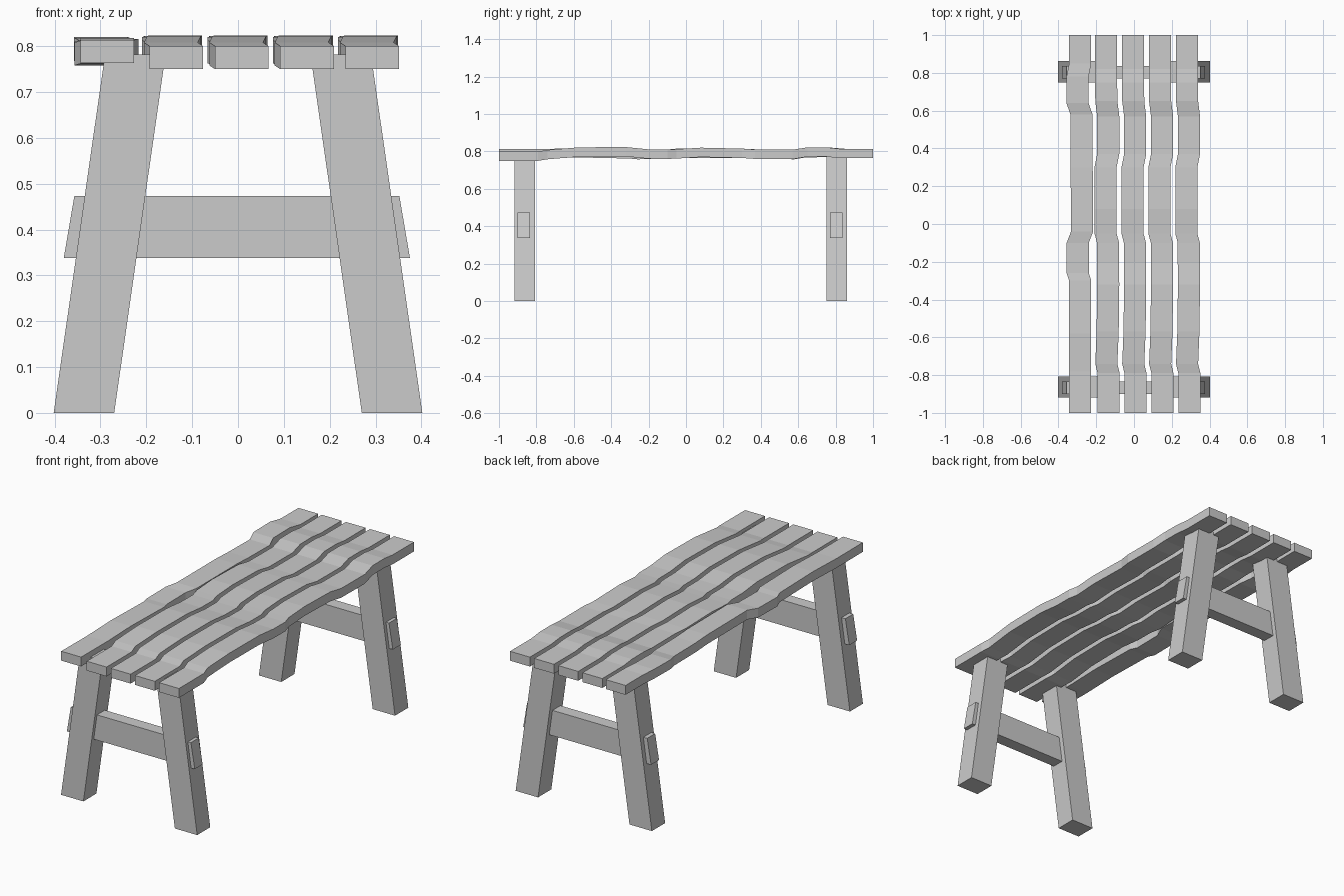
import bpy, bmesh

if "Cube" in bpy.data.objects:
    bpy.data.objects.remove(bpy.data.objects["Cube"])


def loft(name, sections):
    """Closed skin through a row of four-cornered sections."""
    bm = bmesh.new()
    rings = [[bm.verts.new(p) for p in s] for s in sections]
    for a, b in zip(rings, rings[1:]):
        for i in range(4):
            j = (i + 1) % 4
            bm.faces.new((a[i], a[j], b[j], b[i]))
    bm.faces.new(rings[0][::-1])
    bm.faces.new(rings[-1])
    bmesh.ops.recalc_face_normals(bm, faces=bm.faces)
    me = bpy.data.meshes.new(name)
    bm.to_mesh(me)
    bm.free()
    ob = bpy.data.objects.new(name, me)
    bpy.context.collection.objects.link(ob)
    return ob


def plank(name, cx, path):
    """Bent board; path points are (y, x offset, top height)."""
    w, t = 0.0585, 0.05
    return loft(name, [[(cx + dx - w, y, z - t), (cx + dx + w, y, z - t),
                        (cx + dx + w, y, z), (cx + dx - w, y, z)]
                       for y, dx, z in path])


def slab(name, profile, y0, y1):
    """Front-view outline (x, z) given depth from y0 to y1."""
    return loft(name, [[(x, y, z) for x, z in profile] for y in (y0, y1)])


# Wavy seat boards: four alike, and one with its own bend
wave = [(-1, 0, .80), (-.79, 0, .80), (-.74, -.012, .808), (-.57, -.005, .822),
        (-.32, -.002, .823), (-.2, -.003, .811), (-.1, -.003, .81),
        (-.05, -.016, .812), (.08, -.016, .82), (.3, -.016, .815),
        (.37, -.002, .81), (.57, -.002, .809), (.65, -.012, .822),
        (.75, -.013, .822), (.82, -.013, .814), (1, -.013, .814)]
for i in range(4):
    plank(f"seat_board_{i + 2}", -.1345 + .1425 * i, wave)

edge_wave = [(-1, 0, .813), (-.78, 0, .812), (-.58, 0, .818), (-.3, 0, .812),
             (-.26, -.013, .808), (-.1, -.013, .81), (-.04, .01, .816),
             (.3, .008, .815), (.4, .007, .81), (.58, .007, .808),
             (.64, -.014, .818), (.78, -.014, .82), (.85, 0, .814), (1, 0, .814)]
plank("seat_board_1", -.285, edge_wave)

# Splayed legs and the through stretcher at each end
for end, y0, y1, b0, b1 in (("front", -.918, -.808, -.90, -.834),
                            ("back", .75, .862, .77, .837)):
    for side, s in (("left", -1), ("right", 1)):
        slab(f"{end}_{side}_leg", [(s * .27, 0), (s * .402, 0),
                                   (s * .29, .782), (s * .158, .782)], y0, y1)
    slab(f"{end}_stretcher", [(-.38, .338), (.375, .338),
                              (.352, .473), (-.357, .473)], b0, b1)
